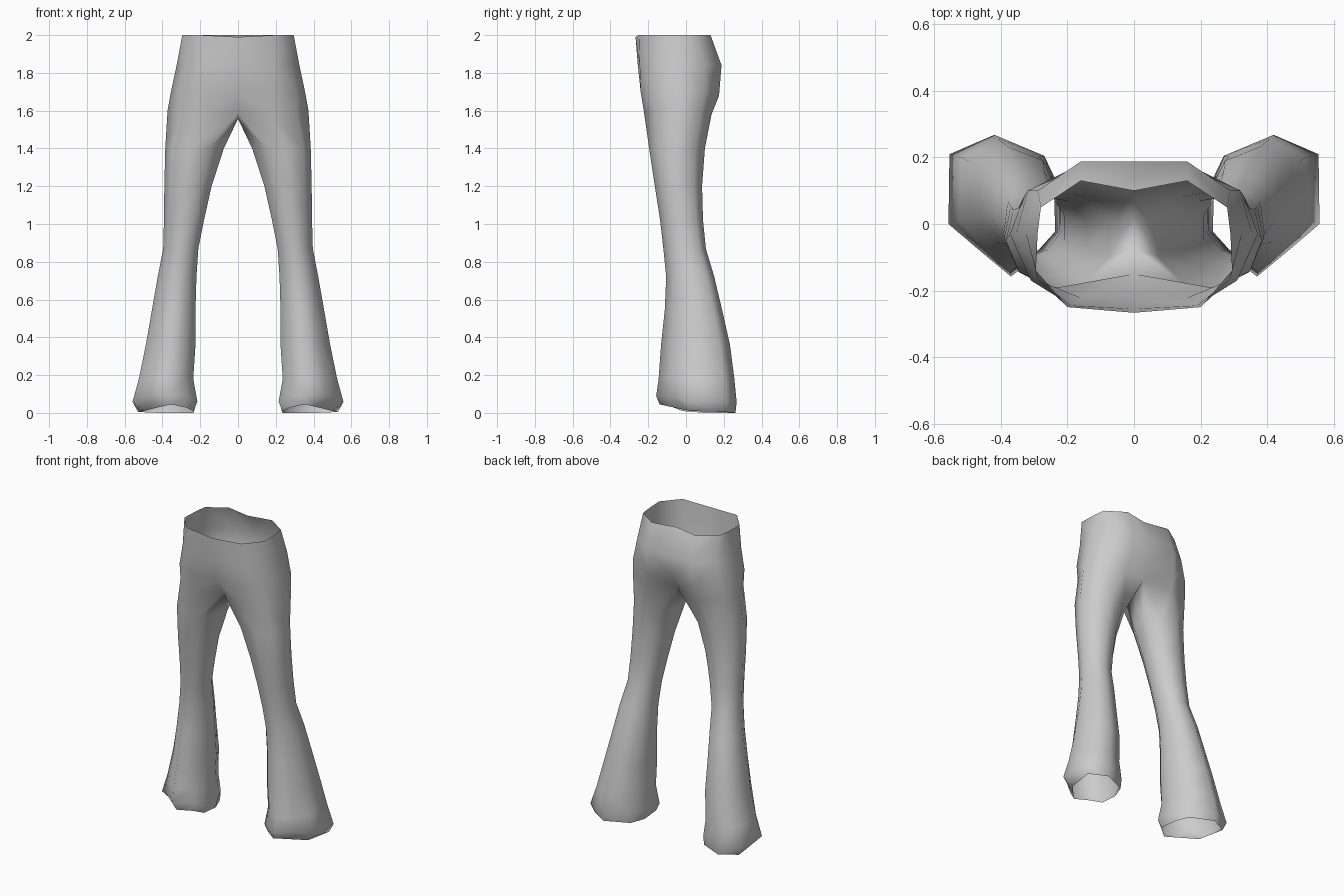
import bpy, bmesh, math

cube = bpy.data.objects.get("Cube")
if cube:
    bpy.data.objects.remove(cube, do_unlink=True)

cloth = bpy.data.materials.new("grey cloth")
cloth.use_nodes = True
GREY = (0.6, 0.6, 0.6, 1)
cloth.diffuse_color = GREY
cloth.node_tree.nodes["Principled BSDF"].inputs["Base Color"].default_value = GREY

# Left half of the hips: rings from front centre, round the side, to back centre
hips = [
    [(0, -.267, 1.99), (.2, -.25, 2), (.295, -.14, 2), (.29, -.03, 2),
     (.28, .05, 2), (.16, .13, 2), (0, .1, 2)],
    [(0, -.255, 1.84), (.19, -.245, 1.84), (.29, -.165, 1.84), (.325, -.03, 1.84),
     (.29, .1, 1.84), (.16, .188, 1.84), (0, .188, 1.84)],
    [(0, -.225, 1.7), (.18, -.24, 1.7), (.31, -.17, 1.7), (.355, -.03, 1.7),
     (.32, .1, 1.7), (.17, .175, 1.68), (0, .145, 1.7)],
]
# Crotch ring: the last two points run under the body along the centre line
crotch = [(0, -.15, 1.58), (.16, -.222, 1.59), (.31, -.16, 1.6), (.373, -.03, 1.6),
          (.33, .085, 1.6), (.18, .135, 1.58), (0, .09, 1.6), (0, .03, 1.565), (0, -.07, 1.557)]
# Flared cuff outline and the open hem below it
cuff = [(.27, -.08), (.37, -.158), (.47, -.075), (.558, 0), (.555, .21),
        (.42, .268), (.27, .205), (.22, .1), (.215, -.03)]
hem = [(.28, -.07, .03), (.355, -.14, .045), (.42, -.07, .03), (.5, .02, .01), (.53, .2, .005),
       (.42, .262, 0), (.27, .195, 0), (.235, .1, 0), (.235, -.02, .01)]
# Leg sections: height, inner x, outer x, front y, back y, blend towards the cuff outline
sections = [
    (1.4, .075, .385, -.195, .1, 0),
    (1.2, .14, .39, -.165, .085, .1),
    (1.02, .18, .392, -.137, .09, .2),
    (.87, .21, .396, -.12, .105, .3),
    (.72, .22, .425, -.105, .15, .4),
    (.55, .225, .455, -.112, .19, .5),
    (.36, .225, .488, -.132, .233, .65),
    (.18, .237, .525, -.145, .256, .85),
]


def fit(points, x0, x1, y0, y1):
    """Stretch a 2D outline to fill a box."""
    xs, ys = zip(*points)
    return [(x0 + (x - min(xs)) / (max(xs) - min(xs)) * (x1 - x0),
             y0 + (y - min(ys)) / (max(ys) - min(ys)) * (y1 - y0)) for x, y in points]


oval = [(math.cos(math.radians(a)), math.sin(math.radians(a))) for a in range(-120, 240, 40)]


def leg_ring(z, x0, x1, y0, y1, blend):
    a, b = fit(oval, x0, x1, y0, y1), fit(cuff, x0, x1, y0, y1)
    mix = [tuple(p + (q - p) * blend for p, q in zip(m, n)) for m, n in zip(a, b)]
    return [(x, y, z) for x, y in fit(mix, x0, x1, y0, y1)]


bm = bmesh.new()


def add_ring(points):
    return [bm.verts.new(p) for p in points]


def bridge(upper, lower, closed):
    n = len(upper)
    for i in range(n if closed else n - 1):
        j = (i + 1) % n
        bm.faces.new((upper[i], lower[i], lower[j], upper[j]))


# Hips down to the crotch
crotch_ring = add_ring(crotch)
hip_rings = [add_ring(r) for r in hips] + [crotch_ring[:7]]
for up, low in zip(hip_rings, hip_rings[1:]):
    bridge(up, low, False)

# Leg, cuff and hem
cuff_ring = [(x, y, .06 + (.03 if y < -.07 else 0)) for x, y in cuff]
leg_rings = [crotch_ring] + [add_ring(r) for r in
                             [leg_ring(*s) for s in sections] + [cuff_ring, hem]]
for up, low in zip(leg_rings, leg_rings[1:]):
    bridge(up, low, True)

# Mirror to the other side and weld the centre seam
copy = bmesh.ops.duplicate(bm, geom=bm.verts[:] + bm.edges[:] + bm.faces[:])["geom"]
for v in copy:
    if isinstance(v, bmesh.types.BMVert):
        v.co.x *= -1
bmesh.ops.reverse_faces(bm, faces=[f for f in copy if isinstance(f, bmesh.types.BMFace)])
bmesh.ops.remove_doubles(bm, verts=bm.verts[:], dist=.0005)

mesh = bpy.data.meshes.new("trousers")
bm.to_mesh(mesh)
bm.free()
mesh.materials.append(cloth)
for p in mesh.polygons:
    p.use_smooth = True
trousers = bpy.data.objects.new("trousers", mesh)
bpy.context.collection.objects.link(trousers)
